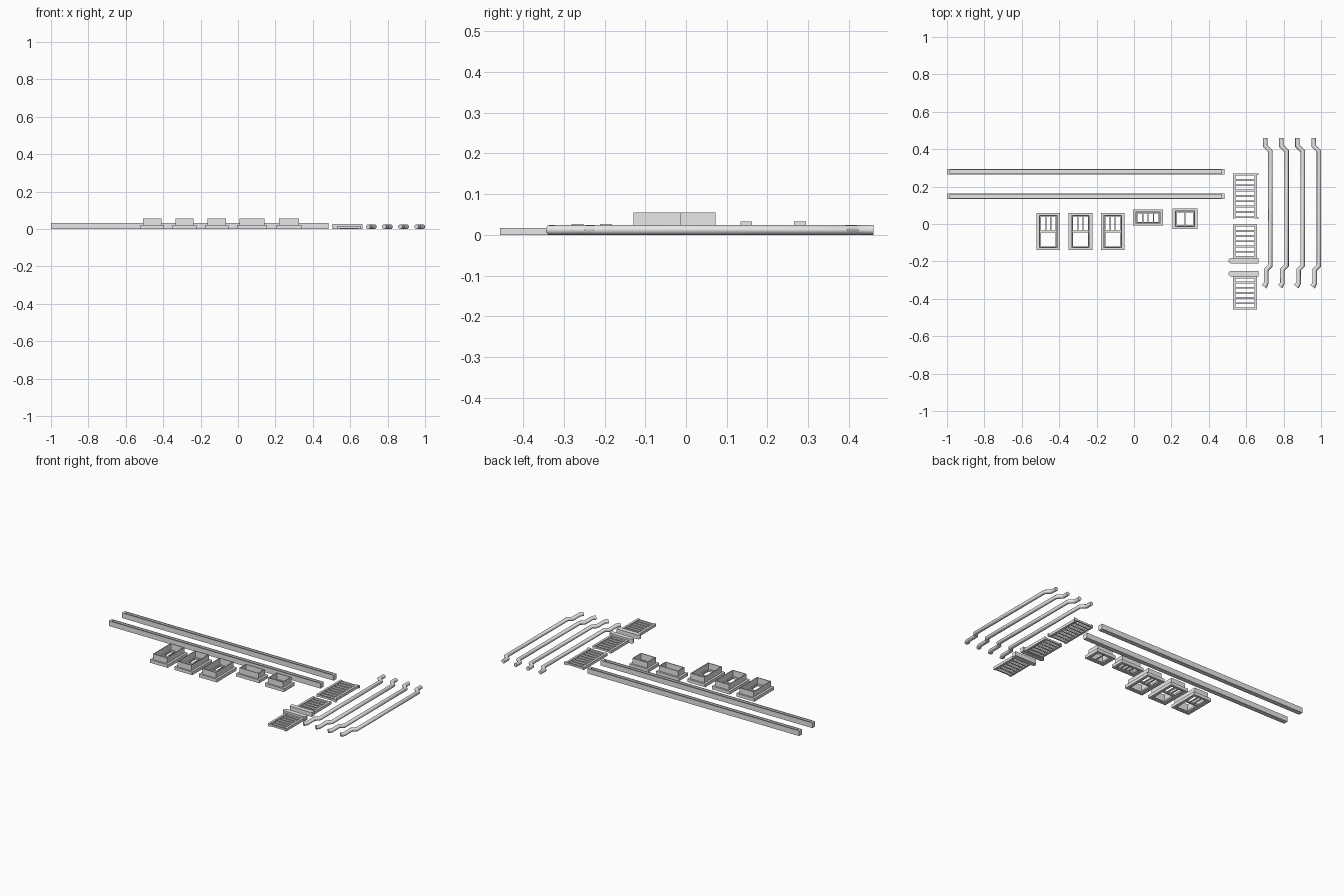
import bpy, bmesh, math

old = bpy.data.objects.get("Cube")
if old:
    bpy.data.objects.remove(old)

grey = bpy.data.materials.new("plain_grey")
grey.use_nodes = True
grey.diffuse_color = (0.8, 0.8, 0.8, 1)
grey.node_tree.nodes["Principled BSDF"].inputs["Base Color"].default_value = (0.8, 0.8, 0.8, 1)


def finish(bm, name):
    bmesh.ops.recalc_face_normals(bm, faces=bm.faces)
    mesh = bpy.data.meshes.new(name)
    bm.to_mesh(mesh)
    bm.free()
    mesh.materials.append(grey)
    ob = bpy.data.objects.new(name, mesh)
    bpy.context.collection.objects.link(ob)
    return ob


def loft(bm, loops, closed=False):
    """Skin a row of point loops, then cap the ends or join last to first."""
    rows = [[bm.verts.new(p) for p in loop] for loop in loops]
    pairs = list(zip(rows, rows[1:]))
    if closed:
        pairs.append((rows[-1], rows[0]))
    else:
        bm.faces.new(rows[0])
        bm.faces.new(rows[-1])
    for a, b in pairs:
        for i in range(len(a)):
            j = (i + 1) % len(a)
            bm.faces.new((a[i], a[j], b[j], b[i]))


def rect(r, z):
    x0, x1, y0, y1 = r
    return [(x0, y0, z), (x1, y0, z), (x1, y1, z), (x0, y1, z)]


def inset(r, dx, dy=None):
    dy = dx if dy is None else dy
    return (r[0] + dx, r[1] - dx, r[2] + dy, r[3] - dy)


def box(bm, r, z0, z1):
    loft(bm, [rect(r, z0), rect(r, z1)])


def ring(bm, outer, inner, z0, z1):
    loft(bm, [rect(outer, z0), rect(outer, z1), rect(inner, z1), rect(inner, z0)], True)


# Long open gutters
def gutter(name, y):
    bm = bmesh.new()
    r = (-1, 0.485, y - 0.0145, y + 0.0145)
    hole = inset(r, 0.016, 0.005)
    loft(bm, [rect(r, 0), rect(r, 0.033), rect(hole, 0.033), rect(hole, 0.008)])
    finish(bm, name)


gutter("front_gutter", 0.148)
gutter("back_gutter", 0.28)


# Windows lying face down: outer frame, wall sleeve, sash and glazing bars
def window(name, r, panes, double_hung):
    bm = bmesh.new()
    sleeve = inset(r, 0.014, 0.011)
    opening = inset(sleeve, 0.005)
    ring(bm, r, opening, 0, 0.02)
    ring(bm, sleeve, opening, 0.02, 0.055)
    finish(bm, name + "_frame")

    bm = bmesh.new()
    glass = inset(opening, 0.005)
    ring(bm, opening, glass, 0.006, 0.016)
    x0, x1, y0, y1 = glass
    if double_hung:
        mid = (y0 + y1) / 2
        box(bm, (x0, x1, mid - 0.006, mid + 0.006), 0.006, 0.016)
        y0 = mid + 0.006
    for i in range(1, panes):
        x = x0 + (x1 - x0) * i / panes
        box(bm, (x - 0.003, x + 0.003, y0, y1), 0.008, 0.014)
    finish(bm, name + "_sash")


for i in range(3):
    x = -0.458 + i * 0.172
    window(f"tall_window_{i + 1}", (x - 0.063, x + 0.063, -0.14, 0.06), 3, True)
window("wide_window", (-0.006, 0.156, -0.009, 0.078), 4, False)
window("small_window", (0.206, 0.34, -0.026, 0.083), 2, False)


# Slatted ladders
def ladder(name, y0, y1, rungs):
    bm = bmesh.new()
    for x in (0.529, 0.644):
        box(bm, (x, x + 0.014, y0, y1), 0, 0.017)
    for i in range(rungs):
        y = y0 + 0.006 + (y1 - y0 - 0.012) * i / (rungs - 1)
        box(bm, (0.543, 0.644, y - 0.005, y + 0.005), 0.003, 0.014)
    finish(bm, name)


# Landing boards with a rounded left end
def landing(name, y):
    half = 0.0145
    bm = bmesh.new()
    outline = [(0.665, y - half), (0.665, y + half)]
    for i in range(9):
        a = math.pi / 2 + math.pi * i / 8
        outline.append((0.52 + half * math.cos(a), y + half * math.sin(a)))
    loft(bm, [[(px, py, z) for px, py in outline] for z in (0, 0.027)])
    finish(bm, name)


ladder("long_ladder", 0.03, 0.27, 9)
ladder("middle_ladder", -0.182, -0.003, 7)
ladder("front_ladder", -0.457, -0.28, 7)
landing("middle_landing", -0.196)
landing("front_landing", -0.266)

# Small end lugs on the long ladder
bm = bmesh.new()
for y in (0.03, 0.262):
    box(bm, (0.658, 0.666, y, y + 0.008), 0, 0.017)
finish(bm, "ladder_lugs")

# Downpipes: x offset, y and mitre slope at each joint
path = [(-0.028, 0.46, 0), (-0.028, 0.418, 0.41), (0, 0.39, 0.41),
        (0, -0.222, -0.41), (-0.022, -0.244, -0.41),
        (-0.022, -0.316, -0.3), (-0.034, -0.335, -0.75)]
for n in range(4):
    cx = 0.729 + n * 0.0865
    bm = bmesh.new()
    loops = []
    for dx, y, k in path:
        loop = []
        for i in range(12):
            a = math.tau * i / 12
            px = 0.012 * math.cos(a)
            loop.append((cx + dx + px, y + k * px, 0.012 + 0.012 * math.sin(a)))
        loops.append(loop)
    loft(bm, loops)
    pipe = finish(bm, f"downpipe_{n + 1}")
    bpy.ops.object.select_all(action='DESELECT')
    pipe.select_set(True)
    bpy.context.view_layer.objects.active = pipe
    bpy.ops.object.shade_smooth_by_angle(angle=math.radians(40))
